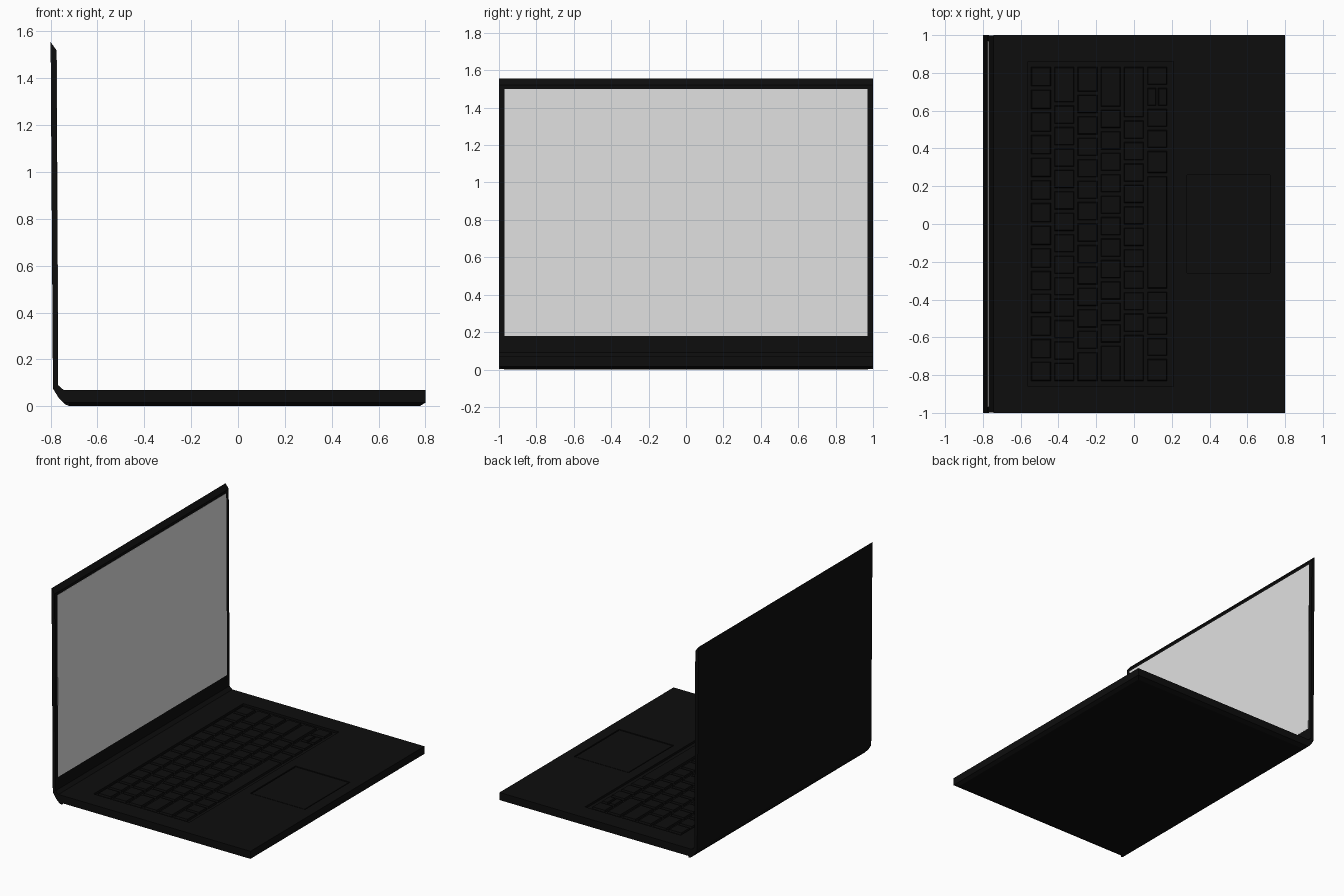
import bpy, bmesh

if "Cube" in bpy.data.objects:
    bpy.data.objects.remove(bpy.data.objects["Cube"])


def material(name, value):
    m = bpy.data.materials.new(name)
    m.diffuse_color = (value, value, value, 1)
    m.use_nodes = True
    m.node_tree.nodes["Principled BSDF"].inputs["Base Color"].default_value = m.diffuse_color
    return m


BLACK = material("matte black", 0.004)
GREY = material("screen grey", 0.75)


def finish(name, bm, mat):
    bmesh.ops.recalc_face_normals(bm, faces=bm.faces)
    me = bpy.data.meshes.new(name)
    bm.to_mesh(me)
    bm.free()
    me.materials.append(mat)
    ob = bpy.data.objects.new(name, me)
    bpy.context.collection.objects.link(ob)
    return ob


def add_box(bm, x0, x1, y0, y1, z0, z1, taper=0.0):
    """Box whose top face is drawn in by taper."""
    lo = [bm.verts.new((x, y, z0)) for x, y in ((x0, y0), (x1, y0), (x1, y1), (x0, y1))]
    t = taper
    hi = [bm.verts.new((x, y, z1)) for x, y in
          ((x0 + t, y0 + t), (x1 - t, y0 + t), (x1 - t, y1 - t), (x0 + t, y1 - t))]
    bm.faces.new(lo[::-1])
    bm.faces.new(hi)
    for i in range(4):
        j = (i + 1) % 4
        bm.faces.new((lo[i], lo[j], hi[j], hi[i]))


def extrude_profile(name, profile, half_width, mat):
    """Side profile in x and z, carried across the width in y."""
    bm = bmesh.new()
    a = [bm.verts.new((x, -half_width, z)) for x, z in profile]
    b = [bm.verts.new((x, half_width, z)) for x, z in profile]
    bm.faces.new(a)
    bm.faces.new(b[::-1])
    for i in range(len(a)):
        j = (i + 1) % len(a)
        bm.faces.new((a[i], b[i], b[j], a[j]))
    return finish(name, bm, mat)


# base with chamfered underside: rings of (back x, front x, half width, z)
TOP = 0.07
bm = bmesh.new()
rings = []
for xb, xf, w, z in ((-0.72, 0.775, 0.97, 0), (-0.745, 0.8, 1, 0.015), (-0.745, 0.8, 1, TOP)):
    rings.append([bm.verts.new(p) for p in
                  ((xb, -w, z), (xf, -w, z), (xf, w, z), (xb, w, z))])
bm.faces.new(rings[0][::-1])
bm.faces.new(rings[-1])
for lo, hi in zip(rings, rings[1:]):
    for i in range(4):
        j = (i + 1) % 4
        bm.faces.new((lo[i], lo[j], hi[j], hi[i]))
base = finish("base", bm, BLACK)

# keyboard well and touchpad recess cut into the base
FLOOR = 0.055
bm = bmesh.new()
add_box(bm, -0.56, 0.21, -0.86, 0.86, FLOOR, 0.1)
add_box(bm, 0.28, 0.72, -0.26, 0.26, 0.062, 0.1)
cutter = finish("recess_cutter", bm, BLACK)
cutter.hide_render = True
mod = base.modifiers.new("recesses", 'BOOLEAN')
mod.operation = 'DIFFERENCE'
mod.solver = 'EXACT'
mod.object = cutter
bpy.context.view_layer.objects.active = base
base.select_set(True)
bpy.ops.object.modifier_apply(modifier=mod.name)
bpy.data.objects.remove(cutter)

# touchpad
bm = bmesh.new()
add_box(bm, 0.287, 0.713, -0.253, 0.253, 0.061, 0.068)
finish("touchpad", bm, BLACK)

# keys: relative widths per row, back row first
ROWS = [
    [1] * 14,
    [1] * 13 + [1.8],
    [1.5] + [1] * 12 + [1.3],
    [1.8] + [1] * 11 + [2],
    [2.3] + [1] * 10 + [2.5],
    [1.2, 1, 1, 1.2, 5.5, 1.2, 1, 1, 1, 1],
]
GAP, SPAN, PITCH = 0.018, 1.68, 0.123
bm = bmesh.new()
for r, row in enumerate(ROWS):
    x0 = -0.545 + r * PITCH
    x1 = x0 + PITCH - GAP
    y = -SPAN / 2
    unit = SPAN / sum(row)
    for k, w in enumerate(row):
        y0, y1 = y + GAP / 2, y + w * unit - GAP / 2
        if r == 5 and k == len(row) - 2:
            # stacked pair of half-height arrow keys
            xm = (x0 + x1) / 2
            add_box(bm, x0, xm - 0.005, y0, y1, FLOOR - 0.002, 0.068, 0.004)
            add_box(bm, xm + 0.005, x1, y0, y1, FLOOR - 0.002, 0.068, 0.004)
        else:
            add_box(bm, x0, x1, y0, y1, FLOOR - 0.002, 0.068, 0.004)
        y += w * unit
finish("keys", bm, BLACK)

# hinge wedge joining base and lid
extrude_profile("hinge", [(-0.72, 0.002), (-0.735, 0.006), (-0.765, 0.035), (-0.79, 0.075),
                          (-0.768, 0.09), (-0.745, TOP), (-0.72, TOP - 0.002)], 0.999, BLACK)

# lid, leaning back slightly, with a slanted top edge
extrude_profile("lid", [(-0.79, 0.075), (-0.768, 0.09), (-0.775, 1.52), (-0.8, 1.555)], 1.0, BLACK)


# screen plate lying on the lid's inner face
def face_x(z):
    return -0.768 - 0.007 * (z - 0.09) / 1.43


extrude_profile("screen", [(face_x(0.18) - 0.002, 0.18), (face_x(0.18) + 0.001, 0.18),
                           (face_x(1.5) + 0.001, 1.5), (face_x(1.5) - 0.002, 1.5)], 0.97, GREY)
